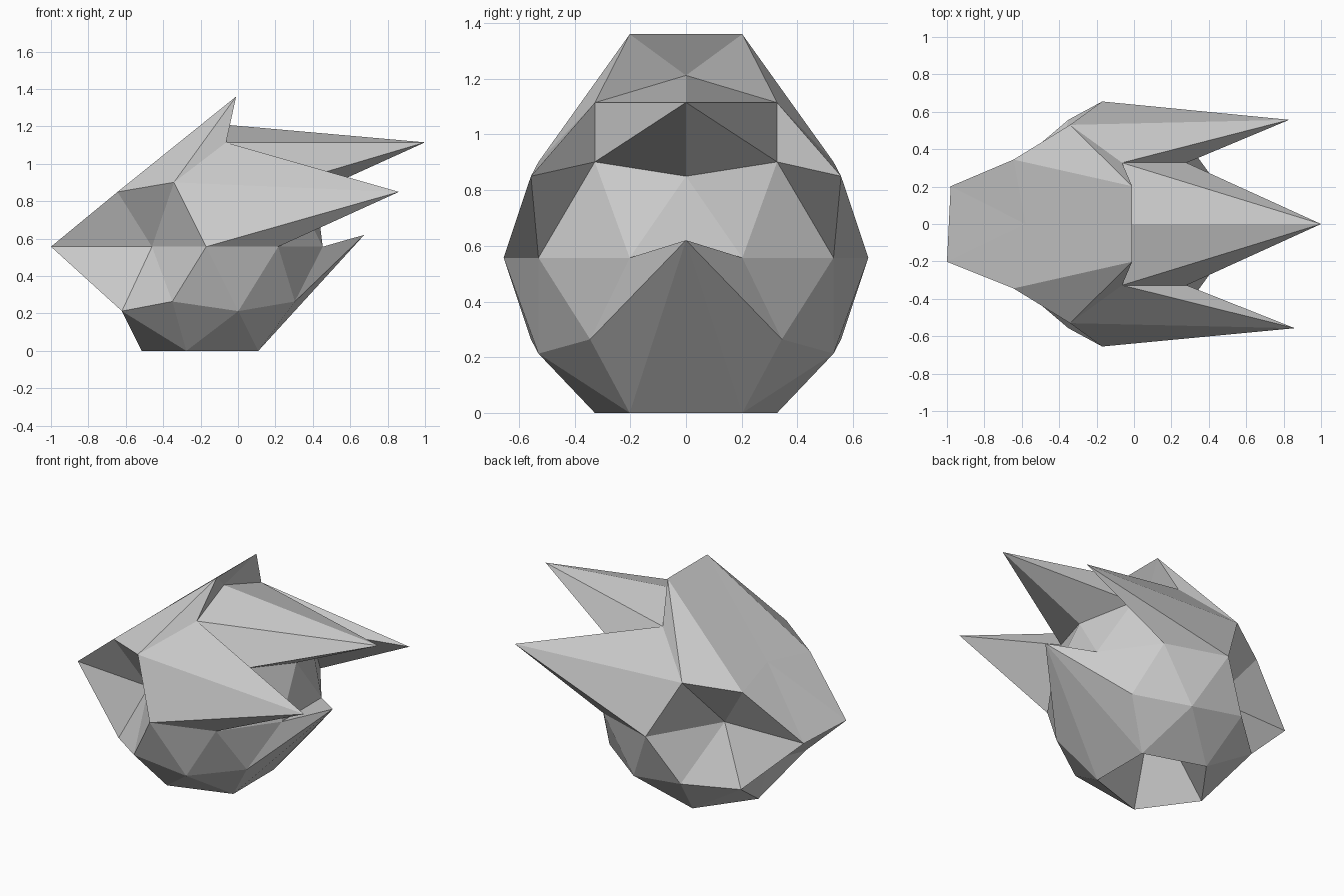
import bpy
import bmesh
from mathutils import Matrix, Vector

if "Cube" in bpy.data.objects:
    bpy.data.objects.remove(bpy.data.objects["Cube"])

# Low-poly ball that everything is sculpted from
CENTRE = Vector((-0.17, 0, 0.557))
bm = bmesh.new()
bmesh.ops.create_icosphere(bm, subdivisions=2, radius=0.655,
                           matrix=Matrix.Translation(CENTRE))
rest = {v: v.co.copy() for v in bm.verts}


def pull(start, end):
    """Move the ball vertex that rests nearest to start over to end."""
    start = Vector(start)
    v = min(rest, key=lambda k: (rest[k] - start).length)
    v.co = end


# Forward spikes: two at the sides, one in the middle, and the lower jaw
pull((0.01, -0.557, 0.85), (0.86, -0.557, 0.85))
pull((0.01, 0.557, 0.85), (0.83, 0.557, 0.85))
pull((0.174, 0, 1.11), (1.0, 0, 1.115))
pull((0.385, 0, 0.21), (0.675, 0, 0.62))

# Raised crest and the dip in front of it
for s in (-1, 1):
    pull((-0.45, s * 0.2, 1.11), (-0.01, s * 0.202, 1.36))
pull((-0.17, 0, 1.21), (-0.1, 0, 1.212))

# Rear edge with the flat plate above and the tucked-in nape below
pull((-0.79, -0.2, 0.557), (-1.0, -0.202, 0.557))
pull((-0.79, 0.2, 0.557), (-0.98, 0.202, 0.557))
pull((-0.73, 0, 0.9), (-0.58, 0, 0.9))
pull((-0.756, 0, 0.265), (-0.6, 0, 0.27))

# Side hollows
pull((-0.555, -0.53, 0.557), (-0.46, -0.25, 0.557))
pull((-0.555, 0.53, 0.557), (-0.43, 0.22, 0.557))

# Hollow underside
pull((-0.17, 0, -0.1), (-0.14, 0, 0.5))

# Rest the lower rim on the ground
low = min(v.co.z for v in bm.verts)
bmesh.ops.translate(bm, verts=bm.verts, vec=(0, 0, -low))

mesh = bpy.data.meshes.new("spiked_rock")
bm.to_mesh(mesh)
bm.free()
bpy.context.collection.objects.link(bpy.data.objects.new("spiked_rock", mesh))
